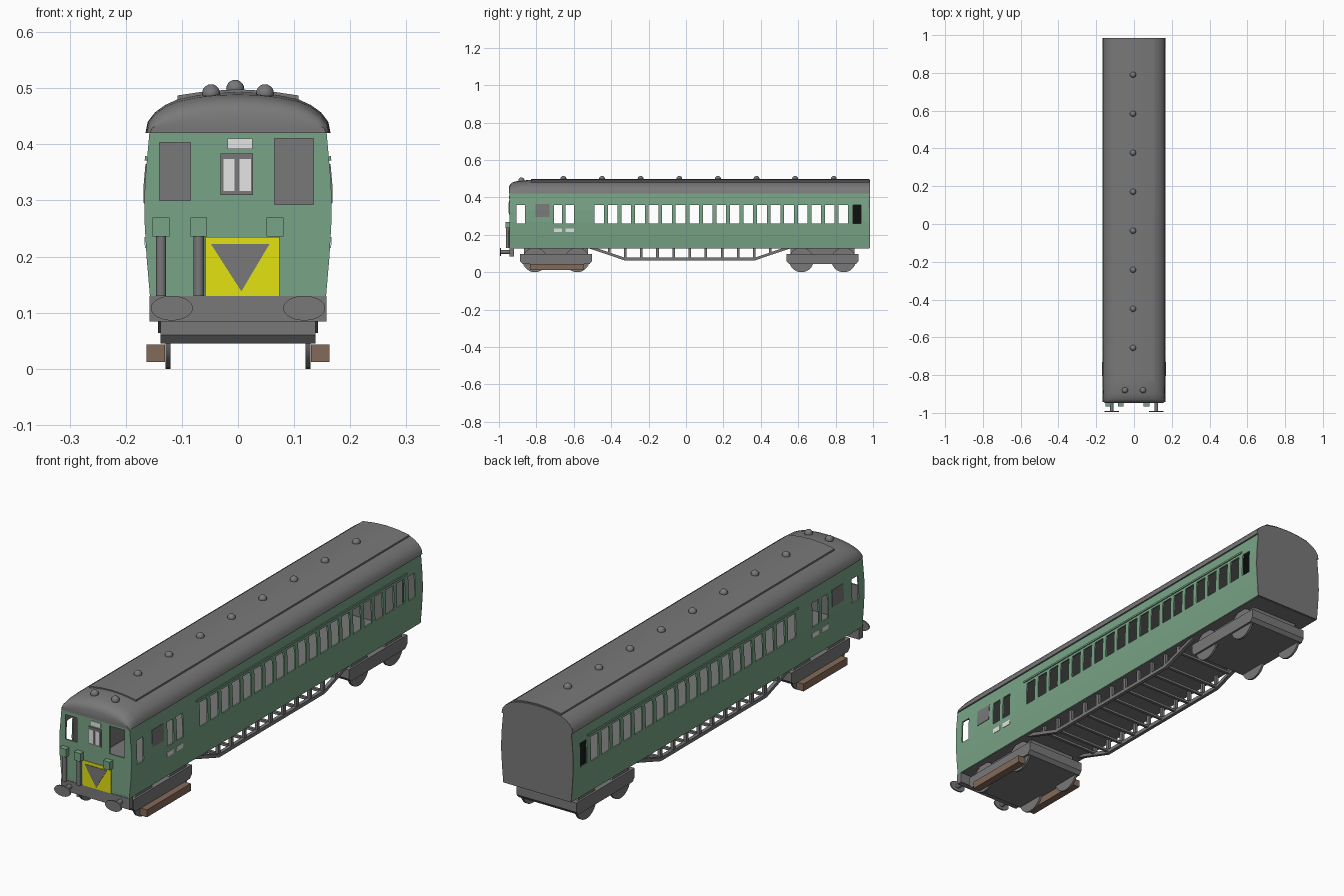
import bpy, bmesh, math
from mathutils import Vector

if "Cube" in bpy.data.objects:
    bpy.data.objects.remove(bpy.data.objects["Cube"])


def material(name, rgb):
    m = bpy.data.materials.new(name)
    m.use_nodes = True
    m.diffuse_color = (*rgb, 1)
    m.node_tree.nodes["Principled BSDF"].inputs["Base Color"].default_value = (*rgb, 1)
    return m


GREEN = material("body green", (0.19, 0.37, 0.24))
GREY = material("dark grey", (0.19, 0.19, 0.19))
YELLOW = material("warning yellow", (0.76, 0.76, 0.006))
LIGHT = material("pale grey", (0.78, 0.78, 0.78))
BROWN = material("shoe brown", (0.23, 0.145, 0.1))
BLACK = material("black", (0.005, 0.005, 0.005))

FRONT, REAR, EAVES, SILL = -0.943, 0.98, 0.42, 0.13
BOW = [(SILL, 0.157), (0.2, 0.163), (0.27, 0.167), (0.33, 0.166), (EAVES, 0.158)]
SIDES = (("left", 1), ("right", -1))


def half_width(z):
    for (z0, w0), (z1, w1) in zip(BOW, BOW[1:]):
        if z <= z1:
            return w0 + (w1 - w0) * (z - z0) / (z1 - z0)
    return BOW[-1][1]


def finish(name, bm, mats, smooth=False):
    me = bpy.data.meshes.new(name)
    bm.to_mesh(me)
    bm.free()
    ob = bpy.data.objects.new(name, me)
    bpy.context.collection.objects.link(ob)
    for m in mats:
        me.materials.append(m)
    if smooth:
        bpy.ops.object.select_all(action='DESELECT')
        ob.select_set(True)
        bpy.context.view_layer.objects.active = ob
        bpy.ops.object.shade_smooth_by_angle(angle=math.radians(35))
    return ob


def loft(name, rings, mat, smooth=False):
    """Skin closed rings of points and cap both ends."""
    bm = bmesh.new()
    vs = [[bm.verts.new(p) for p in r] for r in rings]
    n = len(rings[0])
    for a, b in zip(vs, vs[1:]):
        for i in range(n):
            bm.faces.new((a[i], a[(i + 1) % n], b[(i + 1) % n], b[i]))
    bm.faces.new(vs[0])
    bm.faces.new(vs[-1])
    bmesh.ops.recalc_face_normals(bm, faces=bm.faces)
    return finish(name, bm, [mat], smooth)


def prism_y(name, pts, y0, y1, mat, smooth=False):
    return loft(name, [[(x, y, z) for x, z in pts] for y in (y0, y1)], mat, smooth)


def prism_x(name, pts, x0, x1, mat):
    return loft(name, [[(x, y, z) for y, z in pts] for x in (x0, x1)], mat)


def box(name, x0, x1, y0, y1, z0, z1, mat):
    return prism_y(name, [(x0, z0), (x1, z0), (x1, z1), (x0, z1)], y0, y1, mat)


def cylinder(name, centre, r, depth, axis, mat, scale_x=1):
    bm = bmesh.new()
    bmesh.ops.create_cone(bm, cap_ends=True, segments=28, radius1=r, radius2=r, depth=depth)
    rot = Vector(axis).to_track_quat('Z', 'Y')
    for v in bm.verts:
        p = rot @ v.co
        v.co = Vector((p.x * scale_x, p.y, p.z)) + Vector(centre)
    return finish(name, bm, [mat], True)


def sheet(name, u0, u1, z0, z1, place, holes, mats, thick, flip=False):
    """Grid sheet with rectangular openings, thickened inwards."""
    us = sorted({u0, u1, *[h[i] for h in holes for i in (0, 1)]})
    zs = sorted({z0, z1, *[h[i] for h in holes for i in (2, 3)],
                 *[z for z, _ in BOW if z0 < z < z1]})
    bm = bmesh.new()
    grid = [[bm.verts.new(place(u, z)) for z in zs] for u in us]
    for i in range(len(us) - 1):
        for j in range(len(zs) - 1):
            u, z = (us[i] + us[i + 1]) / 2, (zs[j] + zs[j + 1]) / 2
            if any(h[0] < u < h[1] and h[2] < z < h[3] for h in holes):
                continue
            q = [grid[i][j], grid[i + 1][j], grid[i + 1][j + 1], grid[i][j + 1]]
            bm.faces.new(q[::-1] if flip else q)
    ob = finish(name, bm, mats)
    mod = ob.modifiers.new("thickness", 'SOLIDIFY')
    mod.thickness, mod.offset = thick, -1
    mod.material_offset = len(mats) - 1
    return ob


def side_sheet(name, s, y0, y1, z0, z1, mats, out=0.0, holes=(), thick=0.006):
    return sheet(name, y0, y1, z0, z1,
                 lambda y, z: (s * (half_width(z) + out), y, z), holes, mats, thick, s < 0)


# Side walls with window openings
windows = [(-0.49 + 0.0725 * i, -0.438 + 0.0725 * i, 0.26, 0.36) for i in range(19)]
doors = [(-0.705, -0.663), (-0.643, -0.6)]
windows += [(a, b, 0.26, 0.36) for a, b in doors + [(-0.905, -0.862), (0.892, 0.935)]]
for side, s in SIDES:
    side_sheet(side + "_side_wall", s, FRONT, REAR, SILL, EAVES, [GREEN, GREY], holes=windows)
    side_sheet(side + "_window_rail", s, -0.51, 0.885, 0.371, 0.379, [GREEN], 0.004)
    side_sheet(side + "_side_panel", s, -0.805, -0.73, 0.295, 0.365, [GREY], 0.002)
    for i, (a, b) in enumerate(doors):
        side_sheet(f"{side}_door_plate_{i}", s, a, b, 0.215, 0.235, [LIGHT], 0.002)

# Cab front, with two open windows
sheet("cab_front", -1, 1, SILL, EAVES,
      lambda x, z: (math.copysign(half_width(z), x) if abs(x) == 1 else x, FRONT, z),
      [(-0.14, -0.085, 0.3, 0.403), (0.065, 0.135, 0.293, 0.41)], [GREEN, GREY], 0.006)

# Floor, rear end and rear partition
box("floor", -0.155, 0.155, FRONT, REAR, 0.128, 0.14, GREY)
arch = [(0.165, EAVES), (0.161, 0.44), (0.148, 0.457), (0.13, 0.47), (0.108, 0.48),
        (0.07, 0.488), (0.035, 0.492), (0, 0.493)]
arch += [(-x, z) for x, z in arch[-2::-1]]
walls = [(w, z) for z, w in BOW]
prism_y("rear_end", walls + arch + [(-x, z) for x, z in walls[::-1]], 0.976, 0.985, GREY)
box("partition", -0.15, 0.15, 0.876, 0.88, 0.14, EAVES, GREY)
box("partition_rear_face", -0.15, 0.15, 0.88, 0.884, 0.14, EAVES, BLACK)
box("vestibule_panel", -0.004, 0.004, 0.884, 0.95, 0.14, EAVES, BLACK)

# Roof with rounded cab end, raised top strip and vents
dome = [(REAR, 1, 1), (-0.84, 1, 1), (-0.9, 0.995, 0.94), (-0.928, 0.985, 0.83),
        (-0.941, 0.97, 0.67), (-0.947, 0.95, 0.45)]
loft("roof", [[(x * sx, y, EAVES + (z - EAVES) * sz) for x, z in arch] for y, sx, sz in dome],
     GREY, True)
strip = [(-0.108, 0.475), (-0.108, 0.487), (-0.055, 0.495), (0, 0.498)]
strip += [(-x, z) for x, z in strip[-2::-1]]
prism_y("roof_strip", strip, -0.83, REAR, GREY, True)
vents = [(-0.005, 0.79 - 0.2065 * i, 0.499) for i in range(8)]
vents += [(x, -0.88, 0.491) for x in (-0.048, 0.048)]
for i, p in enumerate(vents):
    bm = bmesh.new()
    bmesh.ops.create_uvsphere(bm, u_segments=16, v_segments=10, radius=0.016)
    bmesh.ops.translate(bm, verts=bm.verts, vec=p)
    finish(f"roof_vent_{i}", bm, [GREY], True)


# Cab front fittings
def plate(name, x0, x1, z0, z1, mat, out):
    return box(name, x0, x1, FRONT - out, FRONT + 0.001, z0, z1, mat)


plate("warning_panel", -0.058, 0.074, SILL, 0.235, YELLOW, 0.003)
prism_y("warning_triangle", [(-0.048, 0.222), (0.056, 0.222), (0.006, 0.138)],
        FRONT - 0.005, FRONT, GREY)
plate("centre_window_frame", -0.031, 0.027, 0.31, 0.384, GREY, 0.003)
for i, x in enumerate((-0.026, 0.003)):
    plate(f"centre_window_pane_{i}", x, x + 0.02, 0.317, 0.374, LIGHT, 0.005)
plate("headboard", -0.019, 0.026, 0.392, 0.41, LIGHT, 0.004)
for i, x in enumerate((-0.137, -0.07, 0.066)):
    plate(f"jumper_box_{i}", x - 0.015, x + 0.015, 0.236, 0.27, GREEN, 0.022)
    if x < 0:
        cylinder(f"jumper_pipe_{i}", (x, FRONT - 0.01, 0.183), 0.009, 0.107, (0, 0, 1), GREY)

# Headstock and oval buffers
box("headstock", -0.158, 0.158, FRONT - 0.002, -0.92, 0.084, SILL, GREY)
for side, s in SIDES:
    x = s * 0.118
    cylinder(side + "_buffer_shank", (x, -0.965, 0.108), 0.01, 0.06, (0, 1, 0), GREY)
    cylinder(side + "_buffer_face", (x, -0.992, 0.108), 0.022, 0.006, (0, 1, 0), GREY, 1.7)

# Bogies
for end, c in (("front", -0.695), ("rear", 0.73)):
    frame = [(c - 0.193, 0.06), (c - 0.18, 0.045), (c + 0.18, 0.045), (c + 0.193, 0.06),
             (c + 0.193, 0.098), (c - 0.193, 0.098)]
    prism_x(end + "_bogie_frame", frame, -0.138, 0.138, GREY)
    box(end + "_bogie_bolster", -0.11, 0.11, c - 0.17, c + 0.17, 0.098, SILL, GREY)
    for i, y in enumerate((c - 0.113, c + 0.113)):
        for side, s in SIDES:
            cylinder(f"{end}_{side}_wheel_{i}", (s * 0.125, y, 0.066), 0.066, 0.009,
                     (1, 0, 0), GREY)
for side, s in SIDES:
    box(side + "_shoe_beam", s * 0.13, s * 0.163, -0.835, -0.545, 0.012, 0.043, BROWN)

# Underframe truss: side rails, posts and cross bars
path = [(-0.52, 0.128), (-0.33, 0.064), (0.37, 0.064), (0.56, 0.128)]
rail = path + [(y, z + 0.015) for y, z in path[::-1]]
posts = [-0.41] + [-0.325 + 0.0863 * i for i in range(9)] + [0.45]
for side, s in SIDES:
    prism_x(side + "_truss_rail", rail, s * 0.128, s * 0.143, GREY)
for i, y in enumerate(posts):
    low = 0.07 if -0.35 < y < 0.4 else 0.098
    for side, s in SIDES:
        box(f"{side}_truss_post_{i}", s * 0.129, s * 0.142, y - 0.007, y + 0.007, low, SILL, GREY)
    box(f"truss_cross_bar_{i}", -0.13, 0.13, y - 0.006, y + 0.006, low, low + 0.01, GREY)
